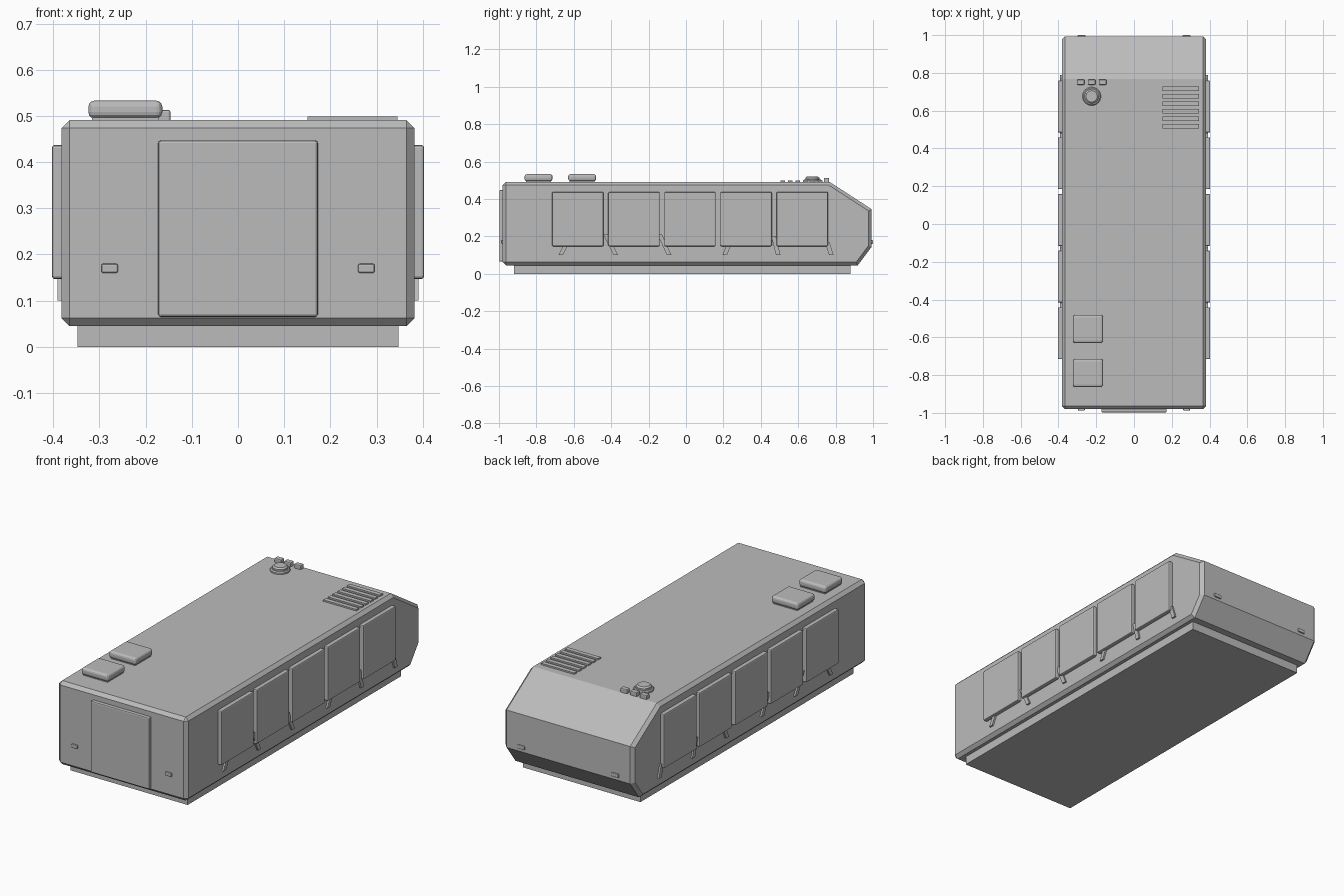
import bpy, bmesh, math

if "Cube" in bpy.data.objects:
    bpy.data.objects.remove(bpy.data.objects["Cube"])

grey = bpy.data.materials.new("hull grey")
grey.diffuse_color = (0.5, 0.5, 0.5, 1)
grey.use_nodes = True
grey.node_tree.nodes["Principled BSDF"].inputs["Base Color"].default_value = grey.diffuse_color


def finish(name, bm, bevel=0, segments=1, limit=60):
    bmesh.ops.recalc_face_normals(bm, faces=bm.faces)
    mesh = bpy.data.meshes.new(name)
    bm.to_mesh(mesh)
    bm.free()
    mesh.materials.append(grey)
    ob = bpy.data.objects.new(name, mesh)
    bpy.context.collection.objects.link(ob)
    if bevel:
        m = ob.modifiers.new("edge bevel", 'BEVEL')
        m.width = bevel
        m.segments = segments
        m.limit_method = 'ANGLE'
        m.angle_limit = math.radians(limit)
    return ob


def prism(name, points, x0, x1, **kw):
    """Extrude a (y, z) outline along x."""
    bm = bmesh.new()
    a = [bm.verts.new((x0, y, z)) for y, z in points]
    b = [bm.verts.new((x1, y, z)) for y, z in points]
    bm.faces.new(a)
    bm.faces.new(b[::-1])
    n = len(points)
    for i in range(n):
        j = (i + 1) % n
        bm.faces.new((a[i], b[i], b[j], a[j]))
    return finish(name, bm, **kw)


def box(name, x0, x1, y0, y1, z0, z1, **kw):
    return prism(name, [(y0, z0), (y1, z0), (y1, z1), (y0, z1)], x0, x1, **kw)


def lathe(name, x, y, profile, n=24):
    """Stack of (radius, z) rings with a flat cap."""
    bm = bmesh.new()
    rings = [[bm.verts.new((x + r * math.cos(i * math.tau / n),
                            y + r * math.sin(i * math.tau / n), z))
              for i in range(n)] for r, z in profile]
    for a, b in zip(rings, rings[1:]):
        for i in range(n):
            j = (i + 1) % n
            bm.faces.new((a[i], a[j], b[j], b[i]))
    bm.faces.new(rings[0][::-1])
    bm.faces.new(rings[-1])
    return finish(name, bm)


# Hull with sloped nose, and the skirt it sits on
prism("hull", [(-0.98, 0.045), (0.918, 0.045), (0.993, 0.145), (0.993, 0.345),
               (0.768, 0.491), (-0.98, 0.491)], -0.382, 0.382, bevel=0.017)
box("base_skid", -0.347, 0.347, -0.92, 0.88, 0, 0.06)

# Front door
box("front_door", -0.173, 0.173, -0.998, -0.97, 0.065, 0.447, bevel=0.006, segments=2)

# Lamps at both ends
for s in (-1, 1):
    x = 0.278 * s
    box("front_lamp", x - 0.018, x + 0.018, -0.988, -0.97, 0.16, 0.18, bevel=0.004, segments=2)
    box("rear_lamp", x - 0.022, x + 0.022, 0.98, 1.0, 0.16, 0.18, bevel=0.004, segments=2)

# Side panels and slanted struts, mirrored
struts = [(-0.67, -0.645, 0.15), (-0.375, -0.43, 0.21), (-0.09, -0.14, 0.21),
          (0.207, 0.228, 0.15), (0.493, 0.468, 0.20), (0.777, 0.755, 0.17)]
for s in (-1, 1):
    for i in range(5):
        y = -0.716 + 0.3 * i
        box("side_panel", s * 0.37, s * 0.403, y, y + 0.275, 0.147, 0.437,
            bevel=0.006, segments=2)
    for yb, yt, zt in struts:
        prism("panel_strut", [(yb - 0.012, 0.1), (yb + 0.012, 0.1),
                              (yt + 0.012, zt), (yt - 0.012, zt)], s * 0.37, s * 0.391)

# Roof hatches
for y in (-0.863, -0.63):
    box("roof_hatch", -0.324, -0.164, y, y + 0.149, 0.495, 0.533, bevel=0.013, segments=3)
    box("hatch_foot", -0.316, -0.172, y + 0.008, y + 0.141, 0.485, 0.498)

# Roof vent slats
for i in range(6):
    y = 0.505 + 0.04 * i
    box("vent_slat", 0.15, 0.345, y, y + 0.024, 0.485, 0.499)

# Round cupola and three periscopes
lathe("cupola_ring", -0.224, 0.676, [(0.049, 0.485), (0.049, 0.499), (0.044, 0.504)])
lathe("cupola_cap", -0.224, 0.676, [(0.038, 0.50), (0.038, 0.512), (0.03, 0.519)])
for x in (-0.282, -0.224, -0.166):
    box("periscope", x - 0.02, x + 0.02, 0.737, 0.765, 0.485, 0.513, bevel=0.005, segments=2)
